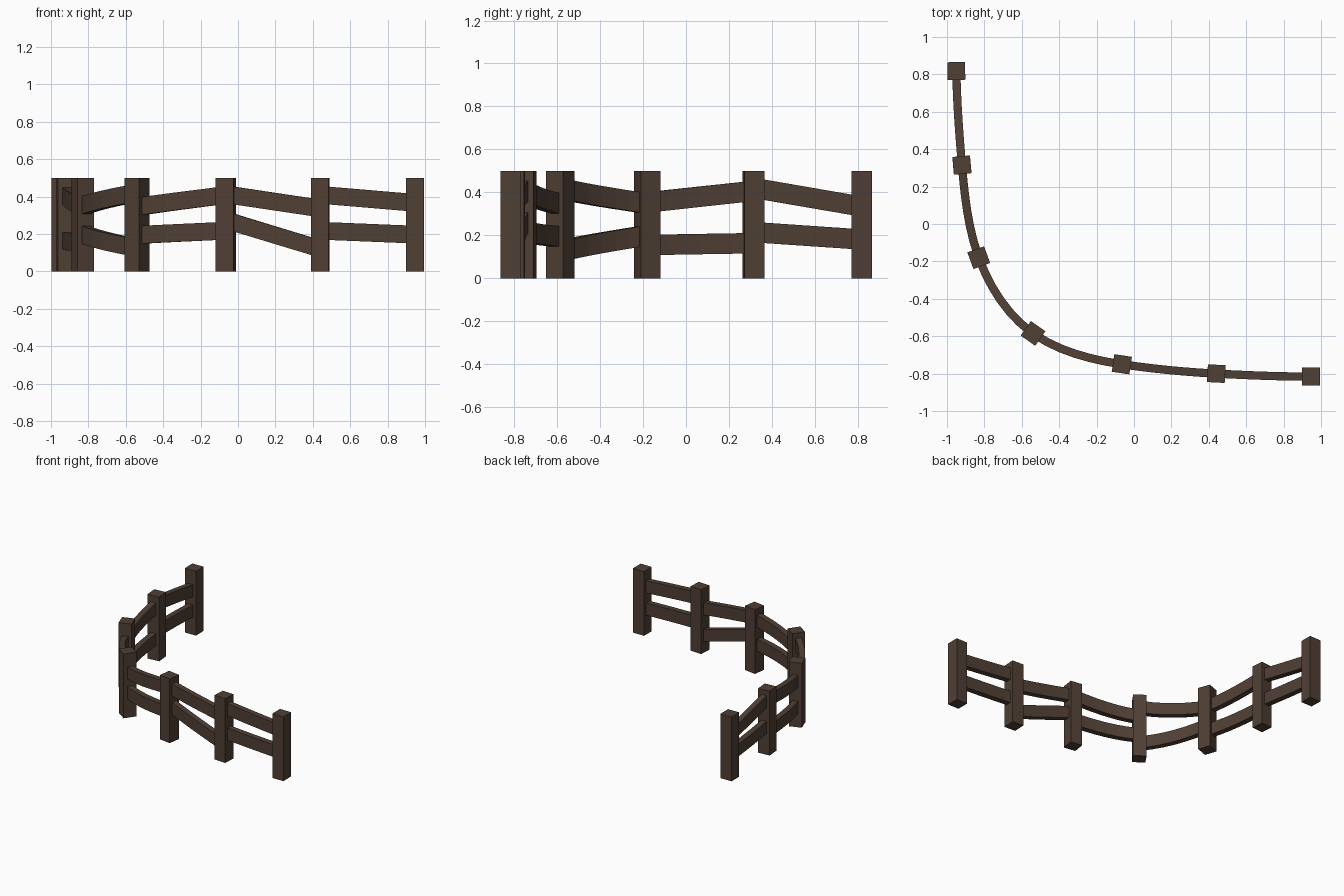
import bpy, bmesh, math
from mathutils import Vector, Matrix

if "Cube" in bpy.data.objects:
    bpy.data.objects.remove(bpy.data.objects["Cube"])

wood = bpy.data.materials.new("dark_wood")
wood.diffuse_color = (0.08, 0.05, 0.035, 1)
wood.use_nodes = True
wood.node_tree.nodes["Principled BSDF"].inputs["Base Color"].default_value = wood.diffuse_color

POST, HEIGHT = 0.095, 0.5
RAIL_T, RAIL_H, STEPS = 0.044, 0.095, 6

# post position and fence heading (degrees) along the curved run
posts = [(0.947, -0.816, 180), (0.44, -0.80, 177), (-0.065, -0.75, 171.5),
         (-0.54, -0.585, 145), (-0.83, -0.18, 110), (-0.92, 0.315, 95),
         (-0.95, 0.818, 91)]

# per bay: (start, end) centre height of upper rail, then of lower rail
bays = [((0.370, 0.405), (0.198, 0.215)),
        ((0.343, 0.405), (0.134, 0.260)),
        ((0.402, 0.350), (0.215, 0.196)),
        ((0.412, 0.354), (0.133, 0.194)),
        ((0.358, 0.402), (0.156, 0.163)),
        ((0.413, 0.342), (0.212, 0.184))]


def finish(bm, name):
    bmesh.ops.recalc_face_normals(bm, faces=bm.faces)
    me = bpy.data.meshes.new(name)
    bm.to_mesh(me)
    bm.free()
    me.materials.append(wood)
    ob = bpy.data.objects.new(name, me)
    bpy.context.collection.objects.link(ob)


def heading(a):
    return Vector((math.cos(math.radians(a)), math.sin(math.radians(a))))


def path(p, q, t):
    """Point and unit direction on a Hermite curve between two posts."""
    a, b = Vector(p[:2]), Vector(q[:2])
    d = (b - a).length
    u, v = heading(p[2]) * d, heading(q[2]) * d
    pos = (a * (2*t**3 - 3*t**2 + 1) + u * (t**3 - 2*t**2 + t)
           + b * (3*t**2 - 2*t**3) + v * (t**3 - t**2))
    tan = (a * (6*t*t - 6*t) + u * (3*t*t - 4*t + 1)
           + b * (6*t - 6*t*t) + v * (3*t*t - 2*t))
    return pos, tan.normalized()


# square posts turned to follow the fence
for i, (x, y, a) in enumerate(posts):
    bm = bmesh.new()
    m = (Matrix.Translation((x, y, HEIGHT / 2))
         @ Matrix.Rotation(math.radians(a), 4, 'Z')
         @ Matrix.Diagonal((POST, POST, HEIGHT, 1)))
    bmesh.ops.create_cube(bm, size=1, matrix=m)
    finish(bm, f"post_{i + 1}")

# bent, sloping rails between neighbouring posts
for i, bay in enumerate(bays):
    for name, (z0, z1) in zip(("upper_rail", "lower_rail"), bay):
        bm = bmesh.new()
        rings = []
        for k in range(STEPS + 1):
            t = 0.03 + 0.94 * k / STEPS
            pos, tan = path(posts[i], posts[i + 1], t)
            side = Vector((-tan.y, tan.x)) * RAIL_T / 2
            z = z0 + (z1 - z0) * (t - 0.09) / 0.82
            rings.append([bm.verts.new((*(pos + side * s), z + h * RAIL_H / 2))
                          for s, h in ((-1, -1), (1, -1), (1, 1), (-1, 1))])
        for r, s in zip(rings, rings[1:]):
            for j in range(4):
                n = (j + 1) % 4
                bm.faces.new((r[j], r[n], s[n], s[j]))
        bm.faces.new(rings[0])
        bm.faces.new(rings[-1])
        finish(bm, f"{name}_{i + 1}")
